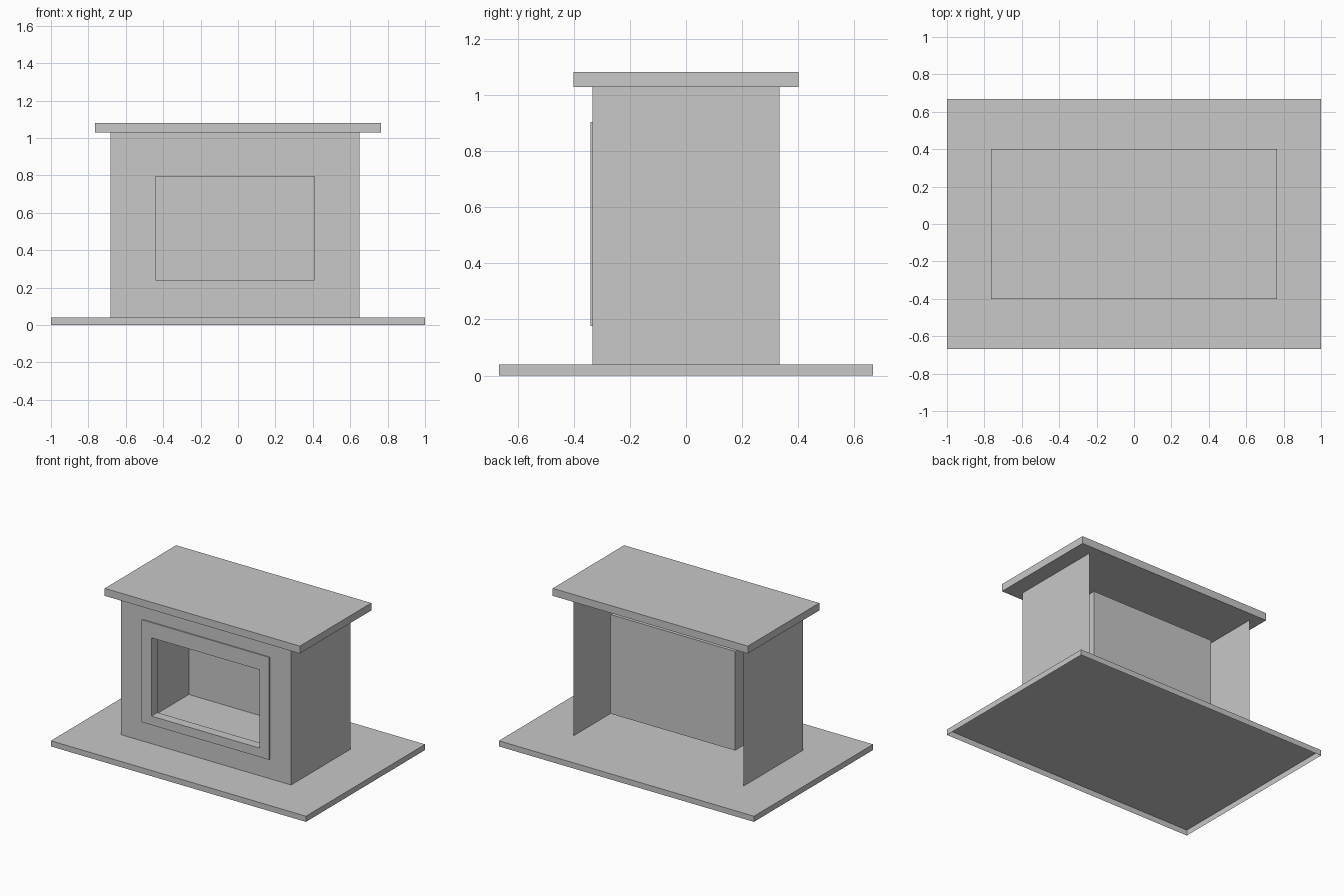
import bpy
import bmesh
from mathutils import Vector

cube = bpy.data.objects.get("Cube")
if cube:
    bpy.data.objects.remove(cube, do_unlink=True)

# Single grey finish
GREY = (0.58, 0.58, 0.58, 1)
grey = bpy.data.materials.new("light grey")
grey.use_nodes = True
grey.diffuse_color = GREY
grey.node_tree.nodes["Principled BSDF"].inputs["Base Color"].default_value = GREY


def add_object(name, bm):
    mesh = bpy.data.meshes.new(name)
    bm.to_mesh(mesh)
    bm.free()
    mesh.materials.append(grey)
    obj = bpy.data.objects.new(name, mesh)
    bpy.context.collection.objects.link(obj)


def box(name, x, y, z, open_sides=()):
    """Box from three (low, high) ranges, left open towards the given directions."""
    bm = bmesh.new()
    bmesh.ops.create_cube(bm, size=1)
    for v in bm.verts:
        v.co = [r[0] if c < 0 else r[1] for c, r in zip(v.co, (x, y, z))]
    bm.normal_update()
    gone = [f for f in bm.faces
            if any(f.normal.dot(Vector(d)) > 0.5 for d in open_sides)]
    bmesh.ops.delete(bm, geom=gone, context="FACES")
    add_object(name, bm)


def frame(name, outer, inner, depths):
    """Upright frame of (x0, x1, z0, z1) rectangles; one depth makes a flat sheet."""
    bm = bmesh.new()
    loops = []
    for n, y in enumerate(depths):
        for x0, x1, z0, z1 in ((outer, inner), (inner, outer))[n]:
            corners = ((x0, z0), (x1, z0), (x1, z1), (x0, z1))
            loops.append([bm.verts.new((cx, y, cz)) for cx, cz in corners])
    if len(depths) > 1:
        loops.append(loops[0])
    for a, b in zip(loops, loops[1:]):
        for i in range(4):
            j = (i + 1) % 4
            bm.faces.new((a[i], a[j], b[j], b[i]))
    add_object(name, bm)


# Main measurements
LEFT, RIGHT = -0.683, 0.65
FRONT, BACK = -0.333, 0.333
SLAB, TOP = 0.04, 1.028
FRONTWARD, BACKWARD, UP, DOWN = (0, -1, 0), (0, 1, 0), (0, 0, 1), (0, 0, -1)
opening = (-0.44, 0.408, 0.24, 0.795)
trim = (-0.517, 0.483, 0.177, 0.903)

# Hearth slab, hollow underneath, and solid mantel shelf
box("hearth_slab", (-1, 1), (-0.667, 0.667), (0, SLAB), [DOWN])
box("mantel_shelf", (-0.765, 0.765), (-0.4, 0.4), (TOP, 1.081))

# Thin surround, open at the back
frame("front_panel", (LEFT, RIGHT, SLAB, TOP), trim, [FRONT])
box("side_panels", (LEFT, RIGHT), (FRONT, BACK), (SLAB, TOP),
    [FRONTWARD, BACKWARD, UP, DOWN])

# Raised trim around the opening
frame("opening_trim", trim, opening, [-0.341, -0.274])

# Firebox: thin shell open to the front
box("firebox", (-0.503, 0.474), (-0.274, 0.168), (0.182, 0.885), [FRONTWARD])
